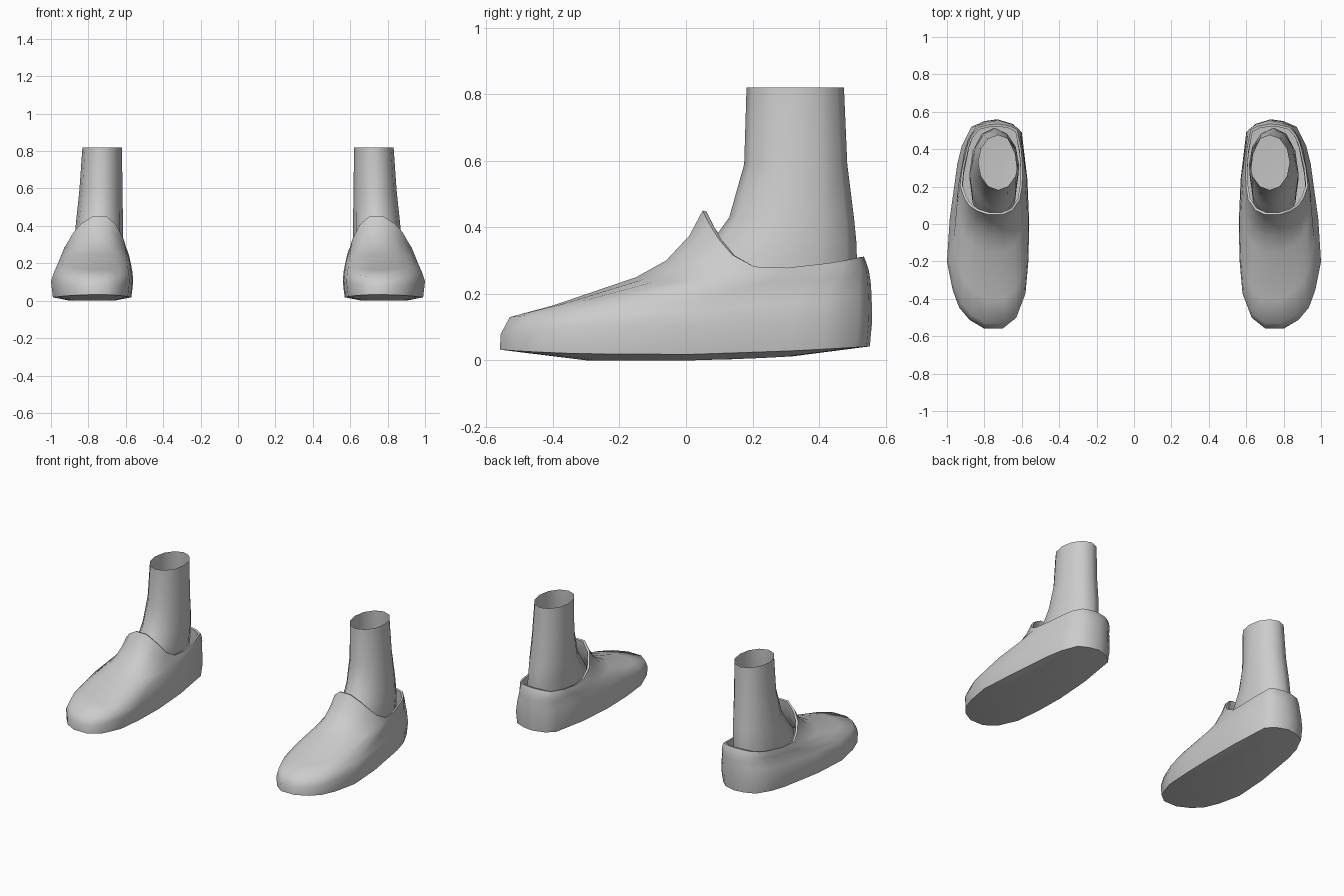
import bpy, bmesh, math

if "Cube" in bpy.data.objects:
    bpy.data.objects.remove(bpy.data.objects["Cube"])

grey = bpy.data.materials.new("plain grey")
grey.diffuse_color = (0.6, 0.6, 0.6, 1)
grey.use_nodes = True
grey.node_tree.nodes["Principled BSDF"].inputs["Base Color"].default_value = grey.diffuse_color

# Footprint of one shoe, counter-clockwise from the toe
FOOT = [(.70, -.555), (.80, -.555), (.88, -.51), (.935, -.445), (.97, -.35), (1.0, -.2),
        (.985, .03), (.945, .32), (.92, .42), (.87, .52), (.80, .55), (.73, .56),
        (.65, .535), (.6, .49), (.57, .24), (.56, 0), (.565, -.2), (.58, -.37), (.63, -.5)]


def foot_ring(yf, yb, x0, x1, zf, zm, zb):
    """Footprint fitted to a box, with heights for its front, middle and back."""
    ring = []
    for x, y in FOOT:
        u, v = (x - .56) / .44, (y + .555) / 1.115
        z = zm + (zf - zm) * max(0, 1 - v / .4) ** 2.4 + (zb - zm) * max(0, (v - .5) / .5) ** 1.5
        ring.append((x0 + (x1 - x0) * u, yf + (yb - yf) * v, z))
    return ring


def oval_ring(z, yf, yb, x0, x1, sides=12):
    ring = []
    for i in range(sides):
        a = 2 * math.pi * i / sides
        ring.append(((x0 + x1) / 2 + (x1 - x0) / 2 * math.sin(a),
                     (yf + yb) / 2 - (yb - yf) / 2 * math.cos(a), z))
    return ring


def loft(name, rings, cap_first=False):
    """Skin stacked rings, then mirror the part to the other foot."""
    bm = bmesh.new()
    rows = [[bm.verts.new(p) for p in r] for r in rings]
    n = len(rows[0])
    for a, b in zip(rows, rows[1:]):
        for i in range(n):
            j = (i + 1) % n
            bm.faces.new((a[i], a[j], b[j], b[i]))
    if cap_first:
        bm.faces.new(rows[0][::-1])
    me = bpy.data.meshes.new(name)
    bm.to_mesh(me)
    bm.free()
    me.materials.append(grey)
    ob = bpy.data.objects.new(name, me)
    bpy.context.collection.objects.link(ob)
    bpy.ops.object.select_all(action='DESELECT')
    bpy.context.view_layer.objects.active = ob
    ob.select_set(True)
    bpy.ops.object.shade_smooth_by_angle(angle=math.radians(60))
    mod = ob.modifiers.new("other_foot", 'MIRROR')
    mod.use_mirror_merge = False
    return ob


# Shoes: sole, side walls, instep, collar, then the folded-in lining
loft("shoes", [foot_ring(*r) for r in (
    (-.30, .32, .66, .90, .0, .0, .012),
    (-.56, .553, .57, .99, .032, .018, .042),
    (-.557, .56, .56, 1.0, .08, .105, .12),
    (-.53, .558, .564, .985, .13, .15, .2),
    (-.40, .555, .572, .965, .165, .195, .24),
    (-.15, .55, .58, .95, .25, .23, .27),
    (-.06, .545, .585, .942, .30, .25, .285),
    (.01, .54, .59, .935, .375, .265, .30),
    (.05, .535, .595, .93, .45, .278, .312),
    (.062, .522, .606, .918, .447, .276, .31),
    (.05, .525, .605, .92, .34, .22, .25),
    (-.02, .53, .605, .92, .24, .16, .18),
)], cap_first=True)

# Ankle socks: open tubes flaring down into the shoes
loft("socks", [oval_ring(*r) for r in (
    (.14, -.02, .51, .62, .88),
    (.28, .02, .515, .618, .88),
    (.36, .08, .512, .615, .872),
    (.43, .13, .505, .615, .865),
    (.59, .175, .485, .618, .848),
    (.82, .182, .475, .62, .832),
)])
